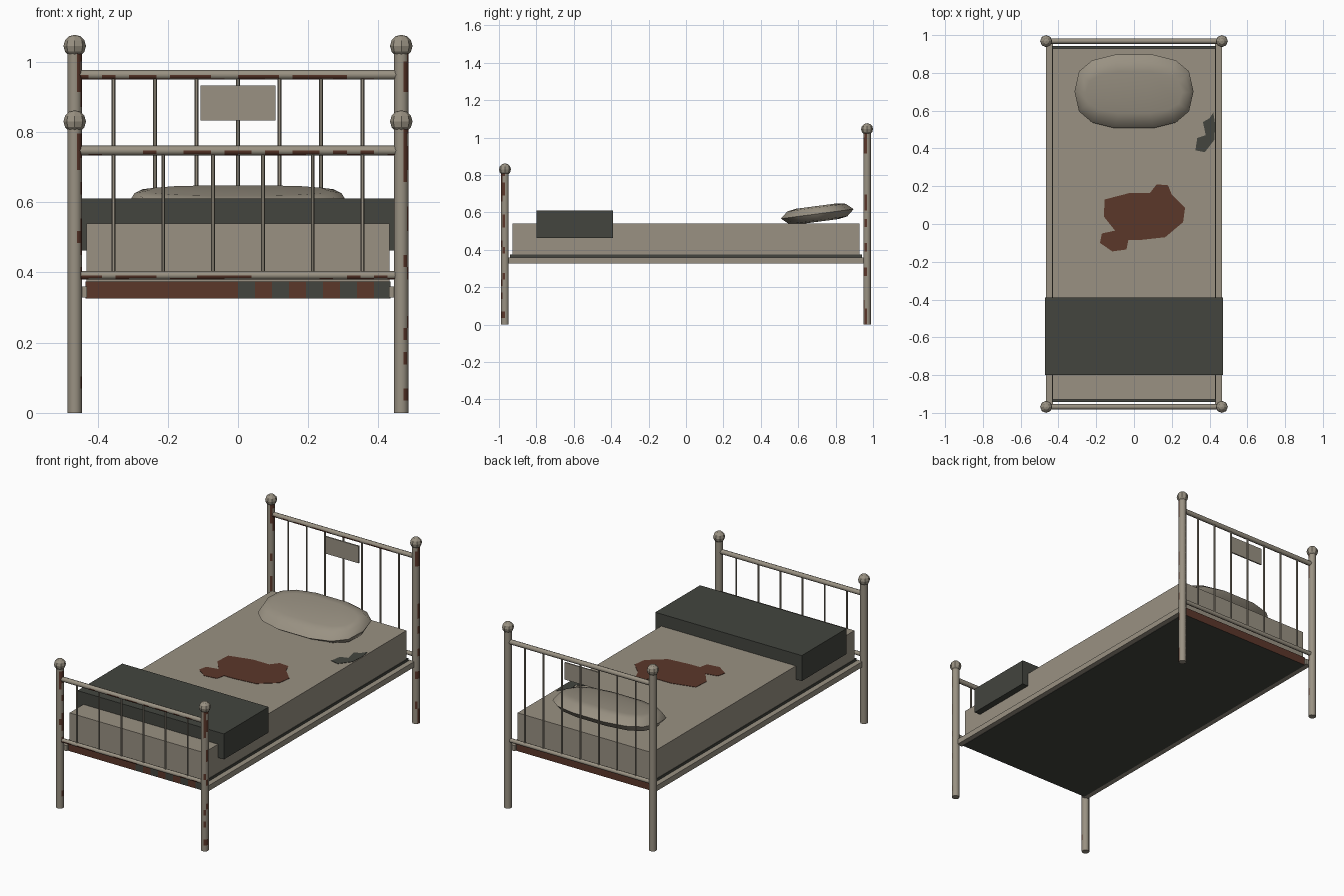
import bpy, bmesh, math, random
from mathutils import Vector, Matrix

random.seed(4)
cube = bpy.data.objects.get("Cube")
if cube:
    bpy.data.objects.remove(cube, do_unlink=True)


def material(name, rgb):
    m = bpy.data.materials.new(name)
    m.use_nodes = True
    m.diffuse_color = (*rgb, 1)
    m.node_tree.nodes["Principled BSDF"].inputs["Base Color"].default_value = (*rgb, 1)
    return m


MATS = [material("worn_beige", (0.32, 0.285, 0.225)),
        material("dark_slate", (0.056, 0.059, 0.049)),
        material("rust_brown", (0.105, 0.038, 0.023))]
BEIGE, SLATE, RUST = range(3)


def finish(bm, name, colour=BEIGE, rule=None, smooth=False):
    """Turn a bmesh into an object, colouring faces by index or by rule."""
    bmesh.ops.recalc_face_normals(bm, faces=bm.faces)
    for f in bm.faces:
        f.material_index = rule(f.calc_center_median(), f.normal) if rule else colour
    mesh = bpy.data.meshes.new(name)
    bm.to_mesh(mesh)
    bm.free()
    for m in MATS:
        mesh.materials.append(m)
    ob = bpy.data.objects.new(name, mesh)
    bpy.context.collection.objects.link(ob)
    if smooth:
        bpy.ops.object.select_all(action="DESELECT")
        ob.select_set(True)
        bpy.context.view_layer.objects.active = ob
        bpy.ops.object.shade_smooth_by_angle(angle=math.radians(50))
    return ob


def box(name, lo, hi, colour=BEIGE):
    lo, hi = Vector(lo), Vector(hi)
    bm = bmesh.new()
    bmesh.ops.create_cube(bm, size=1, matrix=Matrix.Translation((lo + hi) / 2)
                          @ Matrix.Diagonal((*(hi - lo), 1)))
    return finish(bm, name, colour)


def loft(bm, rings):
    """Skin a list of equal point rings and cap both ends."""
    loops = [[bm.verts.new(p) for p in ring] for ring in rings]
    n = len(loops[0])
    for a, b in zip(loops, loops[1:]):
        for i in range(n):
            bm.faces.new((a[i], a[(i + 1) % n], b[(i + 1) % n], b[i]))
    bm.faces.new(loops[0])
    bm.faces.new(loops[-1])


def tube(name, start, end, radius, sides=8, cuts=1, rule=None):
    start, end = Vector(start), Vector(end)
    turn = (end - start).to_track_quat("Z", "Y")
    rings = []
    for k in range(cuts + 1):
        centre = start.lerp(end, k / cuts)
        rings.append([centre + turn @ Vector((radius * math.cos(a), radius * math.sin(a), 0))
                      for a in (math.tau * i / sides for i in range(sides))])
    bm = bmesh.new()
    loft(bm, rings)
    return finish(bm, name, rule=rule, smooth=True)


def plate(name, outline, z, colour):
    bm = bmesh.new()
    loft(bm, [[(x, y, h) for x, y in outline] for h in (z, z + 0.003)])
    return finish(bm, name, colour)


# Rust patches on rails (lower front edge) and posts (one weathered corner)
def rail_rust(c, n):
    return RUST if n.z < -0.3 and n.y < 0.1 and random.random() < 0.45 else BEIGE


def post_rust(top):
    def rule(c, n):
        chance = 0.8 if c.z > top - 0.12 else 0.2
        facing = n.x > 0.1 and n.y < -0.3
        return RUST if facing and random.random() < chance else BEIGE
    return rule


POST_X, END_Y = 0.465, 0.968

# Head and foot ends: posts, knobs, rails and spindles
for end, y, knob_z, rail_z, count in (("head", END_Y, 1.045, 0.963, 7),
                                      ("foot", -END_Y, 0.83, 0.747, 6)):
    for side, x in (("left", POST_X), ("right", -POST_X)):
        tube(f"{end}_post_{side}", (x, y, 0), (x, y, knob_z), 0.021, 10, 24, post_rust(knob_z))
        bm = bmesh.new()
        bmesh.ops.create_uvsphere(bm, u_segments=8, v_segments=6, radius=0.032,
                                  matrix=Matrix.Translation((x, y, knob_z)))
        finish(bm, f"{end}_knob_{side}")
    for label, z, r in (("top", rail_z, 0.014), ("low", 0.392, 0.012)):
        tube(f"{end}_{label}_rail", (-POST_X, y, z), (POST_X, y, z), r, 8, 24, rail_rust)
    gap = 0.71 / (count - 1)
    for i in range(count):
        x = -0.355 + gap * i
        tube(f"{end}_spindle_{i + 1}", (x, y, 0.392), (x, y, rail_z), 0.0055, 6)

# Sign plate hung on the head spindles
box("head_plate", (-0.107, 0.953, 0.833), (0.107, 0.961, 0.932))

# Side rails
for side, s in (("left", 1), ("right", -1)):
    x = sorted((s * 0.43, s * 0.466))
    box(f"side_rail_{side}", (x[0], -0.955, 0.328), (x[1], 0.955, 0.36))


# Bed base, rusted on its ends
def base_rust(c, n):
    if n.y > 0.5:
        return RUST
    if n.y < -0.5:
        return RUST if c.x < -0.05 or int((c.x + 0.5) / 0.05) % 2 else SLATE
    return SLATE


bm = bmesh.new()
loft(bm, [[(-0.435 + 0.87 * k / 18, y, z) for y, z in
           ((-0.942, 0.326), (0.942, 0.326), (0.942, 0.374), (-0.942, 0.374))]
          for k in range(19)])
finish(bm, "bed_base", rule=base_rust)

# Mattress and folded blanket
box("mattress", (-0.432, -0.928, 0.37), (0.432, 0.928, 0.54))
box("blanket", (-0.47, -0.80, 0.462), (0.47, -0.39, 0.61), SLATE)

# Stains on the mattress
plate("rust_stain", [(-.155, .13), (-.02, .165), (.085, .165), (.12, .21), (.18, .205),
                     (.2, .155), (.27, .085), (.26, .01), (.165, -.07), (.03, -.085),
                     (-.03, -.085), (-.04, -.135), (-.115, -.145), (-.18, -.1),
                     (-.17, -.05), (-.1, -.035), (-.16, .04)], 0.539, RUST)
plate("dark_stain", [(.42, .59), (.43, .525), (.425, .445), (.375, .38), (.325, .39),
                     (.335, .455), (.38, .47), (.365, .54), (.4, .56)], 0.539, SLATE)

# Pillow: rounded rings, tilted up toward the head end
def pillow_ring(half_x, half_y, z, sides=14):
    ring = []
    for i in range(sides):
        a = math.tau * i / sides
        c, s = math.cos(a), math.sin(a)
        ring.append((half_x * math.copysign(abs(c) ** 0.75, c),
                     half_y * math.copysign(abs(s) ** 0.75, s), z))
    return ring


bm = bmesh.new()
loft(bm, [pillow_ring(*r) for r in ((0.255, 0.112, -0.042), (0.295, 0.16, -0.034),
                                    (0.315, 0.2, 0), (0.295, 0.16, 0.034),
                                    (0.255, 0.112, 0.042))])
bmesh.ops.transform(bm, verts=bm.verts, matrix=Matrix.Translation((0, 0.702, 0.592))
                    @ Matrix.Rotation(math.radians(7.5), 4, "X"))
finish(bm, "pillow", smooth=True)
